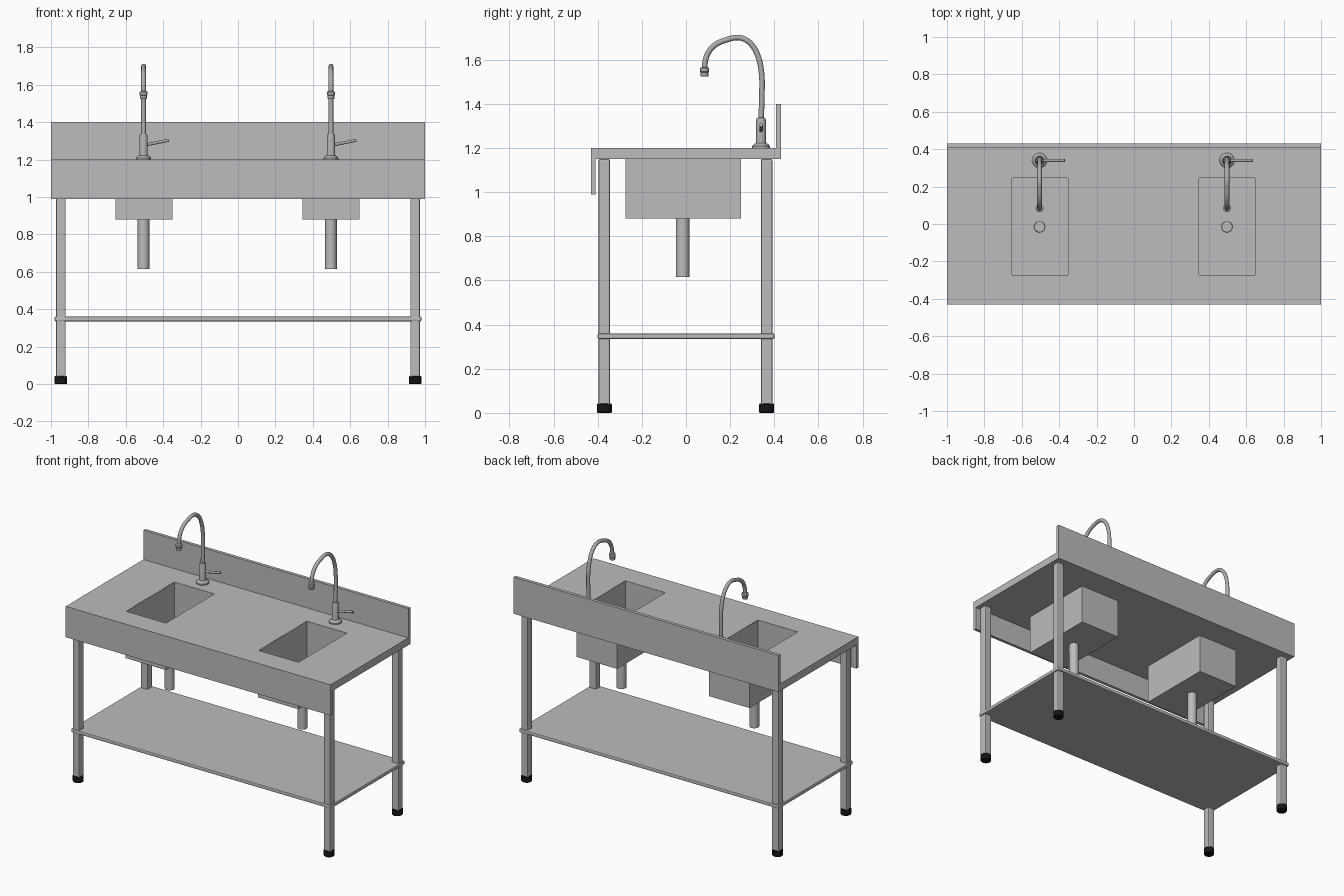
import bpy, bmesh, math
from mathutils import Vector

if "Cube" in bpy.data.objects:
    bpy.data.objects.remove(bpy.data.objects["Cube"])


def material(name, rgb):
    m = bpy.data.materials.new(name)
    m.diffuse_color = (*rgb, 1)
    m.use_nodes = True
    m.node_tree.nodes["Principled BSDF"].inputs["Base Color"].default_value = m.diffuse_color
    return m


STEEL = material("brushed_steel", (0.50, 0.505, 0.51))
CHROME = material("tap_metal", (0.42, 0.425, 0.43))
BLACK = material("black_rubber", (0.008, 0.008, 0.008))


def finish(name, bm, mat, smooth=False):
    bmesh.ops.recalc_face_normals(bm, faces=bm.faces)
    me = bpy.data.meshes.new(name)
    bm.to_mesh(me)
    bm.free()
    me.materials.append(mat)
    ob = bpy.data.objects.new(name, me)
    bpy.context.collection.objects.link(ob)
    if smooth:
        bpy.ops.object.select_all(action='DESELECT')
        ob.select_set(True)
        bpy.context.view_layer.objects.active = ob
        bpy.ops.object.shade_smooth_by_angle(angle=math.radians(35))
    return ob


def box(name, x, y, z, mat=STEEL, bevel=0.0, open_top=False):
    """Box from (min, max) pairs on each axis."""
    bm = bmesh.new()
    bmesh.ops.create_cube(bm, size=1)
    for v in bm.verts:
        v.co = Vector([(a + b) / 2 + c * (b - a) for (a, b), c in zip((x, y, z), v.co)])
    bm.normal_update()
    if open_top:
        top = [f for f in bm.faces if f.normal.z > 0.9]
        bmesh.ops.delete(bm, geom=top, context='FACES_ONLY')
    ob = finish(name, bm, mat)
    if bevel:
        mod = ob.modifiers.new("rounded_edges", 'BEVEL')
        mod.width, mod.segments = bevel, 2
    return ob


def lathe(name, x, y, profile, mat, sides=24):
    """Closed turned part from (radius, z) rings."""
    bm = bmesh.new()
    rings = [[bm.verts.new((x + r * math.cos(math.tau * i / sides),
                            y + r * math.sin(math.tau * i / sides), z))
              for i in range(sides)] for r, z in profile]
    for a, b in zip(rings, rings[1:]):
        for i in range(sides):
            j = (i + 1) % sides
            bm.faces.new((a[i], a[j], b[j], b[i]))
    bm.faces.new(rings[0][::-1])
    bm.faces.new(rings[-1])
    return finish(name, bm, mat, True)


def tube(name, points, radius, mat, smooth_path=True):
    """Round tube along a path, turned into a mesh."""
    cu = bpy.data.curves.new(name, 'CURVE')
    cu.dimensions = '3D'
    cu.bevel_depth, cu.bevel_resolution = radius, 4
    cu.resolution_u, cu.use_fill_caps = 5, True
    sp = cu.splines.new('BEZIER')
    sp.bezier_points.add(len(points) - 1)
    for bp, p in zip(sp.bezier_points, points):
        bp.co = p
        bp.handle_left_type = bp.handle_right_type = 'AUTO' if smooth_path else 'VECTOR'
    cu.materials.append(mat)
    ob = bpy.data.objects.new(name, cu)
    bpy.context.collection.objects.link(ob)
    bpy.ops.object.select_all(action='DESELECT')
    ob.select_set(True)
    bpy.context.view_layer.objects.active = ob
    bpy.ops.object.convert(target='MESH')
    bpy.ops.object.shade_smooth_by_angle(angle=math.radians(35))
    return ob


# Worktop panels, either side of and between the sinks
TOP = (1.15, 1.20)
DEPTH = (-0.43, 0.43)
SINKS = {"left": (-0.655, -0.35), "right": (0.345, 0.65)}
box("worktop_left", (-1, -0.655), DEPTH, TOP)
box("worktop_middle", (-0.35, 0.345), DEPTH, TOP)
box("worktop_right", (0.65, 1), DEPTH, TOP)

# Backsplash and front apron
box("backsplash", (-1, 1), (0.408, 0.43), (1.20, 1.40))
box("front_apron", (-1, 1), (-0.43, -0.409), (0.99, 1.15))

# Lower shelf
box("lower_shelf", (-0.98, 0.98), (-0.40, 0.40), (0.335, 0.36), bevel=0.006)

# Legs with rubber feet
for sx, side in ((-1, "left"), (1, "right")):
    for y, end in ((-0.37, "front"), (0.365, "back")):
        x = sx * 0.947
        box(f"leg_{end}_{side}", (x - 0.026, x + 0.026), (y - 0.026, y + 0.026),
            (0.03, 1.15), bevel=0.007)
        lathe(f"foot_{end}_{side}", x, y,
              [(0.031, 0), (0.034, 0.004), (0.034, 0.038), (0.031, 0.042)], BLACK)

# Sinks, drains and taps
for side, sx in SINKS.items():
    cx = -0.505 if side == "left" else 0.497
    box(f"sink_deck_front_{side}", sx, (-0.43, -0.275), TOP)
    box(f"sink_deck_back_{side}", sx, (0.25, 0.43), TOP)
    basin = box(f"sink_basin_{side}", sx, (-0.275, 0.25), (0.88, 1.199), open_top=True)
    wall = basin.modifiers.new("wall", 'SOLIDIFY')
    wall.thickness, wall.offset = 0.004, -1
    lathe(f"drain_pipe_{side}", cx, -0.015, [(0.031, 0.615), (0.031, 0.882)], STEEL)
    lathe(f"drain_cover_{side}", cx, -0.015, [(0.03, 0.882), (0.028, 0.887)], STEEL)

    # Tap base and body
    ty = 0.34
    lathe(f"tap_body_{side}", cx, ty,
          [(0.040, 1.20), (0.040, 1.208), (0.034, 1.216), (0.024, 1.222),
           (0.022, 1.23), (0.022, 1.328), (0.018, 1.336), (0.012, 1.338)], CHROME)
    # Gooseneck spout
    path = [(0.340, 1.33), (0.344, 1.45), (0.342, 1.54), (0.328, 1.61), (0.302, 1.662),
            (0.270, 1.69), (0.235, 1.70), (0.185, 1.69), (0.130, 1.665),
            (0.100, 1.63), (0.087, 1.59), (0.084, 1.55)]
    tube(f"tap_spout_{side}", [(cx, y, z) for y, z in path], 0.0125, CHROME)
    # Nozzle at the spout tip
    lathe(f"tap_nozzle_{side}", cx, 0.084,
          [(0.016, 1.523), (0.018, 1.527), (0.018, 1.542), (0.021, 1.546),
           (0.021, 1.562), (0.013, 1.566)], CHROME)
    # Side lever
    tube(f"tap_lever_{side}", [(cx + 0.01, ty, 1.278), (cx + 0.135, ty, 1.303)],
         0.008, CHROME, False)
